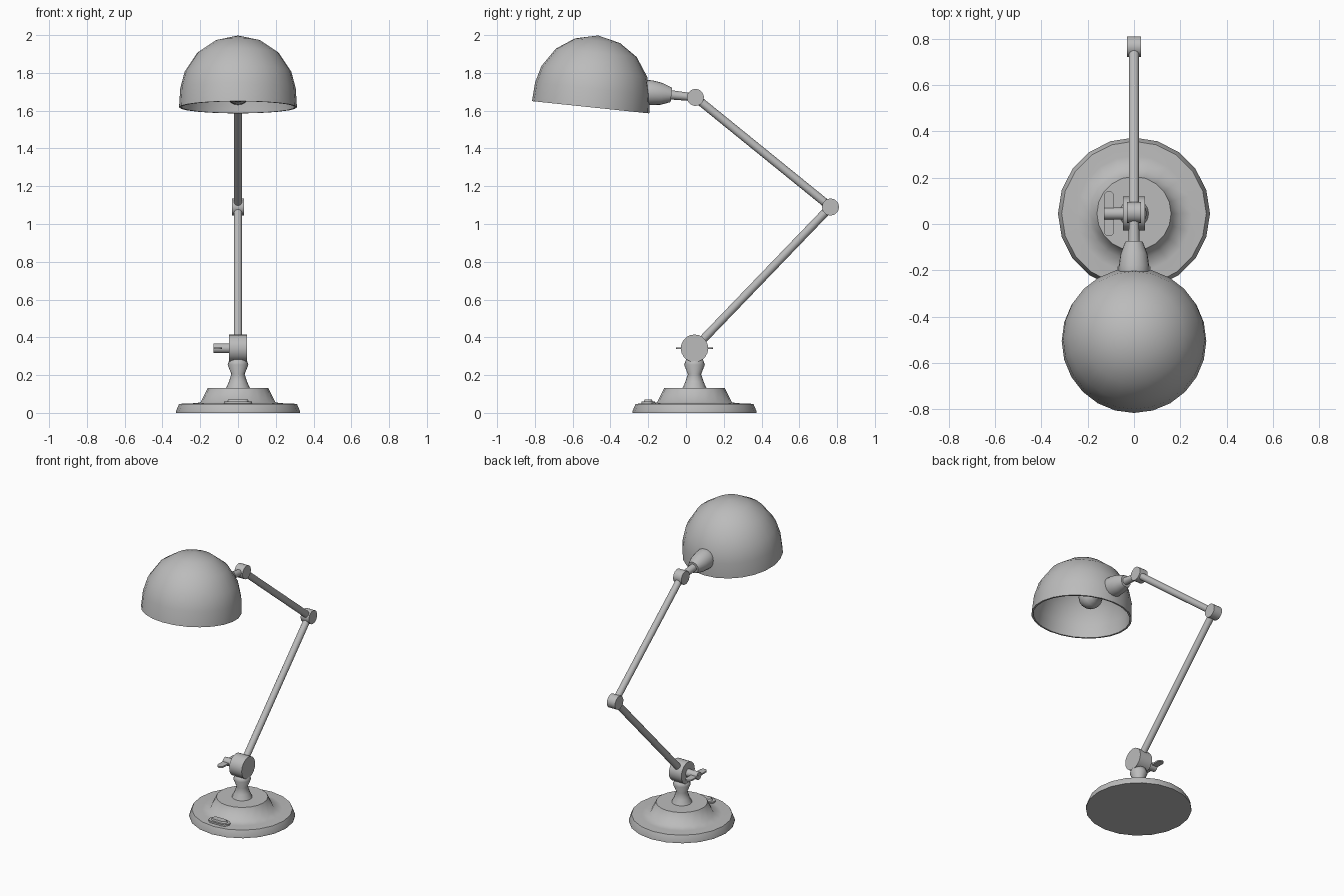
import bpy, bmesh, math
from mathutils import Vector

if "Cube" in bpy.data.objects:
    bpy.data.objects.remove(bpy.data.objects["Cube"], do_unlink=True)

GREY = (0.5, 0.5, 0.5, 1)
mat = bpy.data.materials.new("grey metal")
mat.use_nodes = True
mat.diffuse_color = GREY
mat.node_tree.nodes["Principled BSDF"].inputs["Base Color"].default_value = GREY


def finish(name, bm, angle=35):
    bmesh.ops.remove_doubles(bm, verts=bm.verts, dist=0.0005)
    bmesh.ops.recalc_face_normals(bm, faces=bm.faces)
    me = bpy.data.meshes.new(name)
    bm.to_mesh(me)
    bm.free()
    me.materials.append(mat)
    ob = bpy.data.objects.new(name, me)
    bpy.context.collection.objects.link(ob)
    bpy.ops.object.select_all(action='DESELECT')
    ob.select_set(True)
    bpy.context.view_layer.objects.active = ob
    bpy.ops.object.shade_smooth_by_angle(angle=math.radians(angle))
    return ob


def lathe(name, profile, origin, axis=(0, 0, 1), sides=20, angle=35):
    """Spin (radius, height) points around an axis through origin."""
    bm = bmesh.new()
    rot = Vector((0, 0, 1)).rotation_difference(Vector(axis).normalized())
    rings = []
    for r, h in profile:
        ring = []
        for i in range(sides):
            a = math.tau * i / sides
            p = rot @ Vector((r * math.cos(a), r * math.sin(a), h))
            ring.append(bm.verts.new(p + Vector(origin)))
        rings.append(ring)
    for lo, hi in zip(rings, rings[1:]):
        for i in range(sides):
            j = (i + 1) % sides
            bm.faces.new((lo[i], lo[j], hi[j], hi[i]))
    return finish(name, bm, angle)


def rod(name, a, b, r, sides=16):
    d = Vector(b) - Vector(a)
    n = d.length
    return lathe(name, [(0, 0), (r, 0), (r, n), (0, n)], a, d, sides)


def pill(name, centre, length, width, height, taper=1.0):
    """Upright slab with rounded ends along x."""
    bm = bmesh.new()
    loops = []
    for z, s in ((0, 1), (height, taper)):
        loop = []
        for end in (1, -1):
            for k in range(7):
                a = math.pi * (k / 6 - 0.5)
                x = end * (length / 2 - width / 2 + math.cos(a) * width / 2)
                y = end * math.sin(a) * width / 2
                loop.append(bm.verts.new(Vector((x * s, y * s, z)) + Vector(centre)))
        loops.append(loop)
        bm.faces.new(loop)
    n = len(loops[0])
    for i in range(n):
        j = (i + 1) % n
        bm.faces.new((loops[0][i], loops[0][j], loops[1][j], loops[1][i]))
    return finish(name, bm)


BY = 0.045                                  # y of the base axis
pivot = Vector((0, BY, 0.342))
elbow = Vector((0, 0.765, 1.09))
wrist = Vector((0, 0.05, 1.67))
tilt = Vector((0, 0.104, 0.995))            # shade axis
reach = Vector((0, -0.995, 0.104))          # socket axis

# Base and stem
lathe("base", [(0, 0), (0.328, 0), (0.328, 0.01), (0.312, 0.048), (0.25, 0.05),
               (0.198, 0.055), (0.16, 0.132), (0, 0.132)], (0, BY, 0), angle=62)
lathe("stem", [(0.064, 0.13), (0.048, 0.165), (0.035, 0.205), (0.055, 0.255),
               (0.045, 0.282), (0, 0.29)], (0, BY, 0), sides=16, angle=60)

# Rocker switch
pill("switch_plate", (0, -0.2, 0.045), 0.15, 0.07, 0.015)
pill("switch_button", (0, -0.2, 0.06), 0.115, 0.045, 0.012, 0.88)

# Joints, all turning about x
X = Vector((1, 0, 0))
for name, p, r, w in (("base_joint", pivot, 0.073, 0.047),
                      ("elbow_joint", elbow, 0.045, 0.031),
                      ("wrist_joint", wrist, 0.045, 0.031)):
    rod(name, p - X * w, p + X * w, r, 20)

# Thumb screw with flat wings
rod("thumb_screw", pivot - X * 0.13, pivot - X * 0.04, 0.026)
wing = pill("thumb_screw_wings", (0, 0, -0.005), 0.195, 0.045, 0.01)
wing.location = pivot - X * 0.108
wing.rotation_euler.z = math.pi / 2

# Arms
rod("lower_arm", pivot, elbow, 0.022)
rod("upper_arm", elbow, wrist, 0.022)

# Neck, socket and bulb along one axis
lathe("neck", [(0, 0), (0.02, 0), (0.025, 0.14), (0, 0.14)], wrist, reach, 16)
lathe("socket", [(0, 0.128), (0.038, 0.128), (0.058, 0.18), (0.066, 0.235),
                 (0.066, 0.28), (0.045, 0.32), (0, 0.32)], wrist, reach, 20, 40)
bulb = [(0, 0.31), (0.032, 0.31), (0.035, 0.375)]
bulb += [(0.075 * math.sin(math.pi * k / 8), 0.47 - 0.075 * math.cos(math.pi * k / 8))
         for k in range(2, 9)]
lathe("bulb", bulb, wrist, reach, 16, 60)

# Shade: thin open dome
dome = [(0.312, 0), (0.306, 0.1), (0.282, 0.19), (0.215, 0.29), (0.12, 0.354), (0, 0.382)]
inner = [(max(r - 0.012, 0), h - 0.012 * (h > 0)) for r, h in reversed(dome)]
lathe("shade", dome + inner + dome[:1], (0, -0.505, 1.618), tilt, 24, 50)
